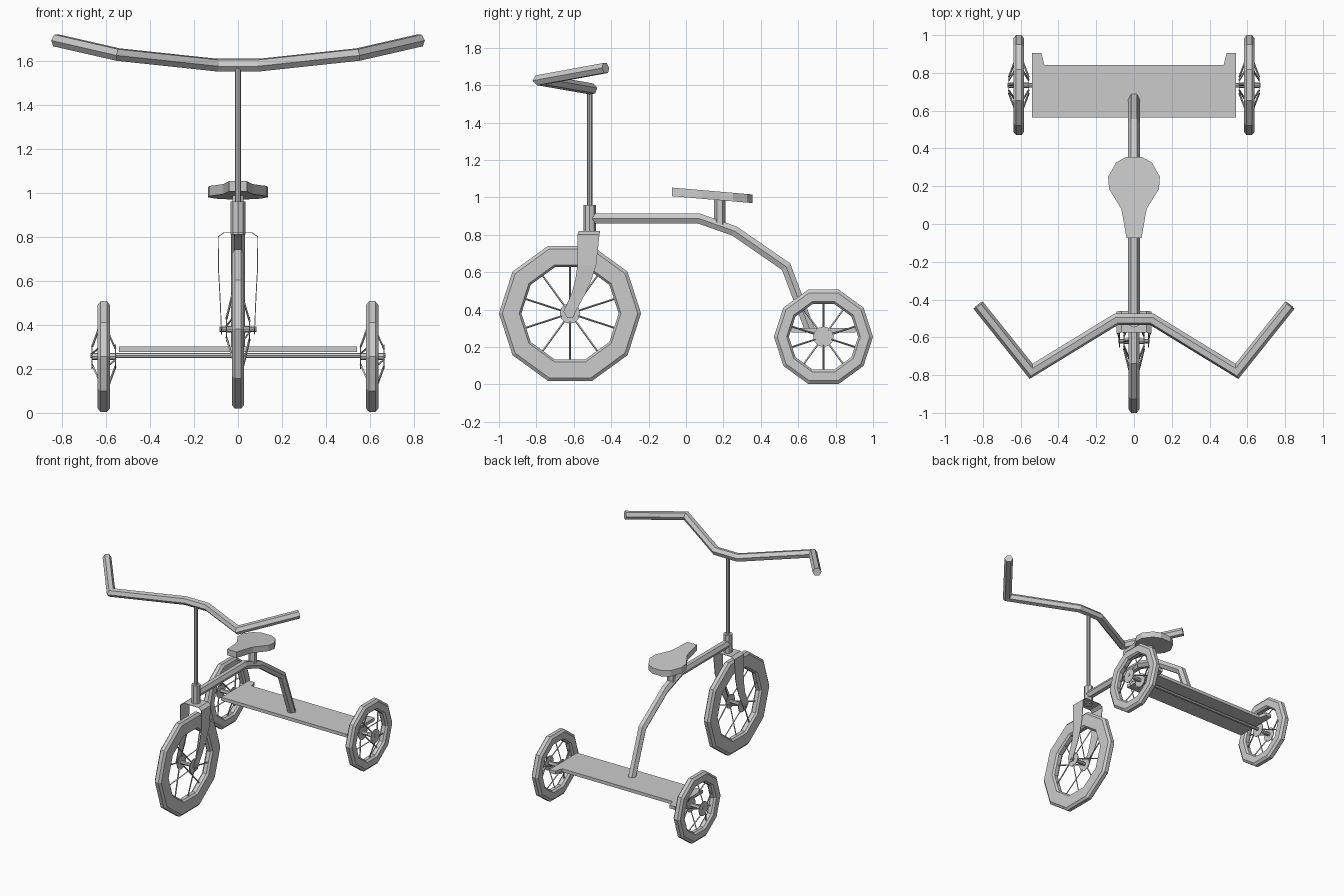
import bpy, bmesh, math
from mathutils import Vector, Matrix

if "Cube" in bpy.data.objects:
    bpy.data.objects.remove(bpy.data.objects["Cube"])


def finish(bm, name):
    bmesh.ops.recalc_face_normals(bm, faces=bm.faces[:])
    me = bpy.data.meshes.new(name)
    bm.to_mesh(me)
    bm.free()
    ob = bpy.data.objects.new(name, me)
    bpy.context.collection.objects.link(ob)
    return ob


def add_tube(bm, pts, r, sides=6, turn=0.0):
    """Sweep a regular polygon along a path with mitred bends."""
    pts = [Vector(p) for p in pts]
    dirs = [(b - a).normalized() for a, b in zip(pts, pts[1:])]
    d = dirs[0]
    ref = Vector((0, 0, 1)) if abs(d.z) < 0.9 else Vector((1, 0, 0))
    u = d.cross(ref).normalized()
    v = d.cross(u)
    ang = [2 * math.pi * i / sides + turn for i in range(sides)]
    ring = [pts[0] + r * (math.cos(a) * u + math.sin(a) * v) for a in ang]
    rings = [[bm.verts.new(c) for c in ring]]
    for i, d in enumerate(dirs):
        n = (d + dirs[i + 1]).normalized() if i + 1 < len(dirs) else d
        ring = [c + d * ((pts[i + 1] - c).dot(n) / d.dot(n)) for c in ring]
        rings.append([bm.verts.new(c) for c in ring])
    for a, b in zip(rings, rings[1:]):
        for i in range(sides):
            j = (i + 1) % sides
            bm.faces.new((a[i], a[j], b[j], b[i]))
    bm.faces.new(rings[0])
    bm.faces.new(rings[-1])


def tube(name, pts, r, sides=6, turn=0.0):
    bm = bmesh.new()
    add_tube(bm, pts, r, sides, turn)
    return finish(bm, name)


def slab(name, outline, z0, z1):
    """Extrude a flat xy outline; z0/z1 are functions of y."""
    bm = bmesh.new()
    lo = [bm.verts.new((x, y, z0(y))) for x, y in outline]
    hi = [bm.verts.new((x, y, z1(y))) for x, y in outline]
    bm.faces.new(lo)
    bm.faces.new(hi)
    for i in range(len(lo)):
        j = (i + 1) % len(lo)
        bm.faces.new((lo[i], lo[j], hi[j], hi[i]))
    return finish(bm, name)


def wheel(name, x, y, z, r_out, r_in, r_hub):
    # tyre: chamfered ring turned around the axle
    bm = bmesh.new()
    w = 0.028
    prof = [(0.014, r_out), (w, r_out - 0.018), (w, r_in + 0.012), (0.014, r_in),
            (-0.014, r_in), (-w, r_in + 0.012), (-w, r_out - 0.018), (-0.014, r_out)]
    rings = []
    for k in range(10):
        a = math.radians(36 * k)
        rings.append([bm.verts.new((x + px, y + pr * math.cos(a), z + pr * math.sin(a)))
                      for px, pr in prof])
    for k in range(10):
        a, b = rings[k], rings[(k + 1) % 10]
        for i in range(8):
            j = (i + 1) % 8
            bm.faces.new((a[i], a[j], b[j], b[i]))
    finish(bm, name + "_tyre")
    # spokes: alternate between the two hub discs
    bm = bmesh.new()
    for k in range(10):
        a = math.radians(18 + 36 * k)
        d = Vector((0, math.cos(a), math.sin(a)))
        side = 0.053 if k % 2 else -0.053
        c = Vector((x, y, z))
        add_tube(bm, [c + d * r_hub * 0.8 + Vector((side, 0, 0)), c + d * (r_in + 0.005)], 0.005, 4)
    finish(bm, name + "_spokes")
    # hub discs and barrel
    bm = bmesh.new()
    for s in (-1, 1):
        add_tube(bm, [(x + s * 0.051, y, z), (x + s * 0.055, y, z)], r_hub, 12)
    add_tube(bm, [(x - 0.052, y, z), (x + 0.052, y, z)], 0.014, 8)
    finish(bm, name + "_hub")


# wheels and axles
wheel("front_wheel", 0, -0.62, 0.38, 0.38, 0.26, 0.055)
for s, side in ((-1, "left"), (1, "right")):
    wheel(side + "_rear_wheel", s * 0.61, 0.735, 0.255, 0.265, 0.185, 0.055)
tube("front_axle", [(-0.083, -0.62, 0.38), (0.083, -0.62, 0.38)], 0.012, 8)
tube("rear_axle", [(-0.67, 0.735, 0.26), (0.67, 0.735, 0.26)], 0.012, 8)

# rear step platform with two ears at the back
half = [(0.54, 0.565), (0.54, 0.905), (0.49, 0.905), (0.475, 0.843)]
slab("rear_platform", half + [(-x, y) for x, y in reversed(half)],
     lambda y: 0.277, lambda y: 0.302)

# main frame tube, seat post, head tube, steering stem
tube("frame_tube", [(0, -0.5, 0.887), (0, 0.07, 0.887), (0, 0.26, 0.82),
                    (0, 0.535, 0.63), (0, 0.665, 0.285)], 0.031)
tube("seat_post", [(0, 0.18, 0.85), (0, 0.18, 1.01)], 0.03)
tube("head_tube", [(0, -0.515, 0.81), (0, -0.515, 0.96)], 0.033, 8)
tube("steering_stem", [(0, -0.515, 0.9), (0, -0.515, 1.58)], 0.014, 8)

# handlebar
bar = [(0.095, -0.505, 1.58), (0.545, -0.78, 1.628), (0.825, -0.43, 1.692)]
tube("handlebar", [(-x, y, z) for x, y, z in reversed(bar)] + bar, 0.031)

# seat: pear-shaped slab tilted slightly back
half = [(0.04, -0.075), (0.063, 0.06), (0.07, 0.085), (0.132, 0.185),
        (0.137, 0.25), (0.095, 0.325), (0.042, 0.355)]
slab("seat", half + [(-x, y) for x, y in reversed(half)],
     lambda y: 1.007 - 0.085 * (y + 0.08), lambda y: 1.053 - 0.085 * (y + 0.08))

# fork: thin bent strip over the front wheel, rows of (x, front y, back y, z)
rows = [(0.065, -0.575, -0.46, 0.818), (0.09, -0.58, -0.463, 0.8), (0.088, -0.58, -0.48, 0.64),
        (0.084, -0.59, -0.502, 0.57), (0.08, -0.61, -0.535, 0.49),
        (0.076, -0.655, -0.59, 0.39), (0.075, -0.635, -0.605, 0.355)]
strip = [(-x, a, b, z) for x, a, b, z in reversed(rows)] + rows
bm = bmesh.new()
edge = [(bm.verts.new((x, a, z)), bm.verts.new((x, b, z))) for x, a, b, z in strip]
for p, q in zip(edge, edge[1:]):
    bm.faces.new((p[0], p[1], q[1], q[0]))
fork = finish(bm, "front_fork")
mod = fork.modifiers.new("thickness", "SOLIDIFY")
mod.thickness = 0.004
mod.offset = 0
